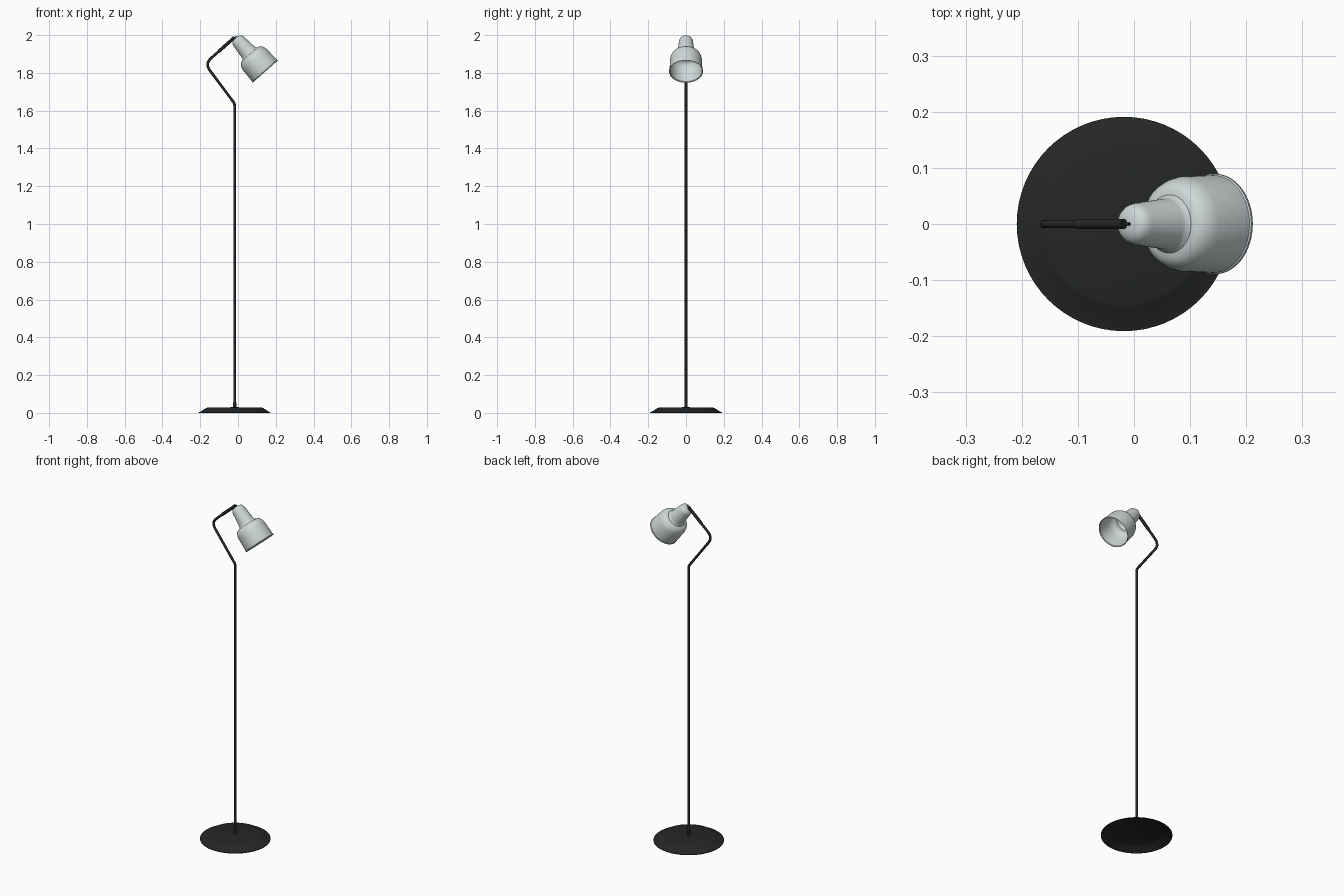
import bpy, bmesh, math
from mathutils import Vector, Matrix

if "Cube" in bpy.data.objects:
    bpy.data.objects.remove(bpy.data.objects["Cube"])

black = bpy.data.materials.new("black_metal")
black.diffuse_color = (0.018, 0.02, 0.02, 1)
black.use_nodes = True
black.node_tree.nodes["Principled BSDF"].inputs["Base Color"].default_value = black.diffuse_color
pale = bpy.data.materials.new("pale_grey")
pale.diffuse_color = (0.62, 0.68, 0.68, 1)
pale.use_nodes = True
pale.node_tree.nodes["Principled BSDF"].inputs["Base Color"].default_value = pale.diffuse_color
CX = -0.018


def lathe(name, profile, loc, axis=(0, 0, 1), mat=None, steps=64, angle=35):
    """Revolve (radius, height) points about an axis."""
    bm = bmesh.new()
    verts = [bm.verts.new((r, 0, z)) for r, z in profile]
    edges = [bm.edges.new(p) for p in zip(verts, verts[1:])]
    bmesh.ops.spin(bm, geom=verts + edges, cent=(0, 0, 0), axis=(0, 0, 1),
                   angle=math.tau, steps=steps)
    bmesh.ops.remove_doubles(bm, verts=bm.verts, dist=1e-5)
    bmesh.ops.recalc_face_normals(bm, faces=bm.faces)
    rot = Vector((0, 0, 1)).rotation_difference(Vector(axis)).to_matrix().to_4x4()
    bm.transform(Matrix.Translation(loc) @ rot)
    me = bpy.data.meshes.new(name)
    bm.to_mesh(me)
    ob = bpy.data.objects.new(name, me)
    bpy.context.collection.objects.link(ob)
    if mat:
        me.materials.append(mat)
    smooth(ob, angle)
    return ob


def smooth(ob, angle):
    bpy.ops.object.select_all(action='DESELECT')
    ob.select_set(True)
    bpy.context.view_layer.objects.active = ob
    bpy.ops.object.shade_smooth_by_angle(angle=math.radians(angle))


def rounded(points, trims, n=10):
    """Round the inner corners of a path."""
    pts = [Vector(p) for p in points]
    out = [pts[0]]
    for a, c, b, d in zip(pts, pts[1:], pts[2:], trims):
        p, q = c + (a - c).normalized() * d, c + (b - c).normalized() * d
        for i in range(n + 1):
            t = i / n
            out.append(p * (1 - t) ** 2 + c * 2 * t * (1 - t) + q * t * t)
    return out + [pts[-1]]


def tube(name, pts, radius):
    cu = bpy.data.curves.new(name, 'CURVE')
    cu.dimensions = '3D'
    cu.bevel_depth, cu.bevel_resolution, cu.use_fill_caps = radius, 4, True
    sp = cu.splines.new('POLY')
    sp.points.add(len(pts) - 1)
    for p, co in zip(sp.points, pts):
        p.co = (*co, 1)
    cu.materials.append(black)
    ob = bpy.data.objects.new(name, cu)
    bpy.context.collection.objects.link(ob)
    bpy.ops.object.select_all(action='DESELECT')
    ob.select_set(True)
    bpy.context.view_layer.objects.active = ob
    bpy.ops.object.convert(target='MESH')
    smooth(bpy.context.object, 40)


# Pressed-sheet base, hollow underneath, with thin rim; foot collar
lathe("base", [(0, 0.027), (0.141, 0.026), (0.149, 0.023), (0.184, 0), (0.191, 0),
               (0.191, 0.003), (0.185, 0.004), (0.15, 0.026), (0.142, 0.029), (0, 0.03)],
      (CX, 0, 0), mat=black, angle=25)
lathe("foot_collar", [(0, 0.028), (0.009, 0.028), (0.009, 0.054), (0.007, 0.056), (0, 0.056)],
      (CX, 0, 0), mat=black, steps=24)

# Pole and bent arm in one tube
tube("pole_and_arm", rounded([(CX, 0, 0.026), (CX, 0, 1.638), (-0.1757, 0, 1.8486),
                              (-0.03, 0, 1.977)], [0.012, 0.045]), 0.0071)

# Sleeve on the arm end and the pin reaching into the shade
tube("arm_sleeve", [(-0.102, 0, 1.914), (-0.018, 0, 1.988)], 0.009)
tube("shade_pin", [(-0.024, 0, 1.983), (-0.008, 0, 1.994)], 0.003)

# Bell shade: neck, ring step, shoulder, skirt and lip
TIP, AXIS = (-0.012, 0, 1.985), (0.66, 0, -0.75)
shade = lathe("shade", [
    (0, 0), (0.012, 0.0005), (0.022, 0.003), (0.030, 0.008), (0.035, 0.016), (0.0375, 0.027),
    (0.045, 0.100), (0.0465, 0.106), (0.052, 0.113), (0.061, 0.1145), (0.069, 0.119),
    (0.076, 0.127), (0.081, 0.138), (0.0845, 0.152), (0.087, 0.231), (0.0895, 0.233),
    (0.0895, 0.237)], TIP, axis=AXIS, mat=pale)
sol = shade.modifiers.new("thickness", 'SOLIDIFY')
sol.thickness = 0.002
sol.offset = -1
